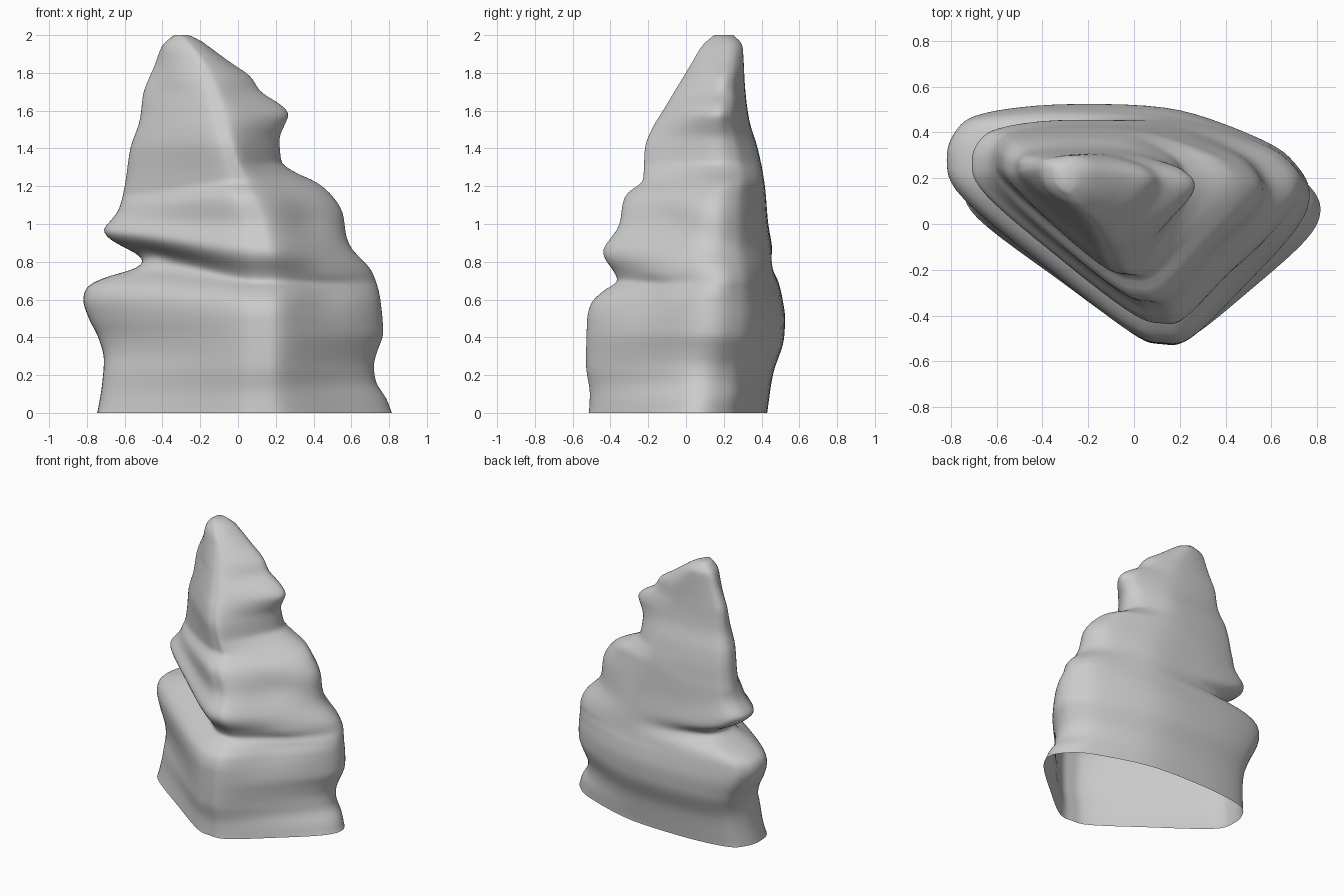
import bpy, bmesh
from math import exp, hypot

if "Cube" in bpy.data.objects:
    bpy.data.objects.remove(bpy.data.objects["Cube"])

# Silhouette profiles as (height, position) pairs
LEFT = [(0, -.745), (.15, -.72), (.28, -.71), (.4, -.74), (.5, -.79), (.6, -.82), (.66, -.805),
        (.72, -.70), (.76, -.55), (.8, -.5), (.83, -.52), (.88, -.61), (.92, -.68), (.97, -.715),
        (1.01, -.68), (1.08, -.63), (1.2, -.6), (1.4, -.57), (1.55, -.52), (1.7, -.5),
        (1.85, -.45), (1.95, -.41), (2, -.34)]
RIGHT = [(0, .815), (.07, .79), (.17, .73), (.25, .72), (.33, .74), (.42, .77), (.6, .755),
         (.75, .71), (.82, .65), (.87, .6), (.95, .57), (1.05, .56), (1.15, .5), (1.22, .42),
         (1.27, .31), (1.33, .23), (1.45, .22), (1.53, .25), (1.58, .27), (1.63, .23),
         (1.7, .12), (1.78, .07), (1.85, -.03), (1.93, -.14), (1.98, -.21), (2, -.26)]
FRONT = [(0, -.51), (.1, -.505), (.25, -.525), (.5, -.52), (.58, -.5), (.65, -.43), (.7, -.36),
         (.75, -.38), (.82, -.43), (.86, -.44), (.93, -.39), (1, -.345), (1.1, -.335),
         (1.17, -.31), (1.22, -.225), (1.4, -.215), (1.5, -.18), (1.6, -.12), (1.75, -.03),
         (1.85, .03), (1.95, .09), (2, .15)]
BACK = [(0, .43), (.2, .46), (.4, .52), (.5, .525), (.6, .51), (.7, .48), (.8, .465), (1, .435),
        (1.2, .42), (1.4, .38), (1.55, .335), (1.7, .315), (1.95, .3), (2, .25)]
# x of the front ridge
RIDGE = [(0, .12), (.7, .13), (.9, .12), (1.2, .01), (1.5, -.08), (1.8, -.17), (1.95, -.26), (2, -.3)]
# Rounded triangular cross-section, in units of the silhouettes
SECTION = [(-.84, .92), (-.96, .75), (-1, .47), (-.93, .14), (-.5, -.46), (-.15, -.92), (0, -1),
           (.19, -.96), (.55, -.54), (.91, -.06), (1, .23), (.91, .47), (.7, .68), (.12, .95), (-.45, 1)]


def sample(keys, z):
    """Smooth interpolation with slopes limited against overshoot."""
    z = min(max(z, 0), 2)
    i = 0
    while i < len(keys) - 2 and keys[i + 1][0] < z:
        i += 1

    def secant(k):
        k = min(max(k, 0), len(keys) - 2)
        return (keys[k + 1][1] - keys[k][1]) / (keys[k + 1][0] - keys[k][0])

    def slope(k):
        a, b = secant(k - 1), secant(k)
        return 2 * a * b / (a + b) if a * b > 0 else 0

    (z0, p0), (z1, p1) = keys[i], keys[i + 1]
    h = z1 - z0
    s = (z - z0) / h
    return (p0 * (1 + 2 * s) * (1 - s) ** 2 + p1 * s * s * (3 - 2 * s)
            + h * s * (1 - s) * (slope(i) * (1 - s) - slope(i + 1) * s))


def closed_curve(pts, steps):
    out, n = [], len(pts)
    for i in range(n):
        a, b, c, d = (pts[(i + k) % n] for k in (-1, 0, 1, 2))
        for j in range(steps):
            s = j / steps
            out.append(tuple(.5 * (2 * q + (r - p) * s + (2 * p - 5 * q + 4 * r - w) * s * s
                                   + (3 * q - p - 3 * r + w) * s ** 3)
                             for p, q, r, w in zip(a, b, c, d)))
    return out


def bump(x, centre, width):
    return exp(-((x - centre) / width) ** 2)


# Rock: stacked rings, dipping toward the front along the cleft, rising at the upper step
bm = bmesh.new()
section = closed_curve(SECTION, 6)
rings = []
LEVELS = 130
for level in range(LEVELS + 1):
    t = 2 * level / LEVELS
    dip = .1 * bump(t, .85, .2) - .08 * bump(t, 1.14, .13) if 0 < level < LEVELS else 0
    zf = t - dip
    left, right = sample(LEFT, t), sample(RIGHT, zf)
    front, back, ridge = sample(FRONT, zf), sample(BACK, zf), sample(RIDGE, zf)
    rounding = max(0, (t - 1.7) / .3) * .7
    ring = []
    for u, v in section:
        lean = .14 if u < 0 else .06
        v = min(v + lean * t * u * u * (1 - v * v), 1)
        r = hypot(u, v)
        u, v = u + (u / r - u) * rounding, v + (v / r - v) * rounding
        x = ridge + u * (ridge - left if u < 0 else right - ridge)
        y = (front + back) / 2 + v * (back - front) / 2
        w = min(max((u + .95) / .95, 0), 1)
        w = w * w * (3 - 2 * w)
        z = max(t - dip * w, 0)
        if v < .1:   # hollows below and above the right-hand lip
            y += .05 * bump(z, .62, .15) * bump(u, .5, .25)
            y += .04 * bump(z, 1.03, .1) * bump(u, .6, .22)
            y -= .04 * bump(z, .72, .06) * bump(u, .6, .25)
        elif u < 0:  # cleft carried round the back
            y -= .07 * bump(z, .79, .05) * -u
        ring.append(bm.verts.new((x, y, z)))
    rings.append(ring)

n = len(section)
for lo, hi in zip(rings, rings[1:]):
    for i in range(n):
        j = (i + 1) % n
        bm.faces.new((lo[i], lo[j], hi[j], hi[i]))
bm.faces.new(rings[-1])  # summit; the underside stays open

# Soften the stone, keeping the base on the ground
soft = [v for ring in rings[1:-1] for v in ring]
for _ in range(4):
    bmesh.ops.smooth_vert(bm, verts=soft, factor=.5, use_axis_x=True, use_axis_y=True, use_axis_z=True)

mesh = bpy.data.meshes.new("rock_spire")
bm.to_mesh(mesh)
bm.free()
rock = bpy.data.objects.new("rock_spire", mesh)
bpy.context.collection.objects.link(rock)
for p in mesh.polygons:
    p.use_smooth = True
